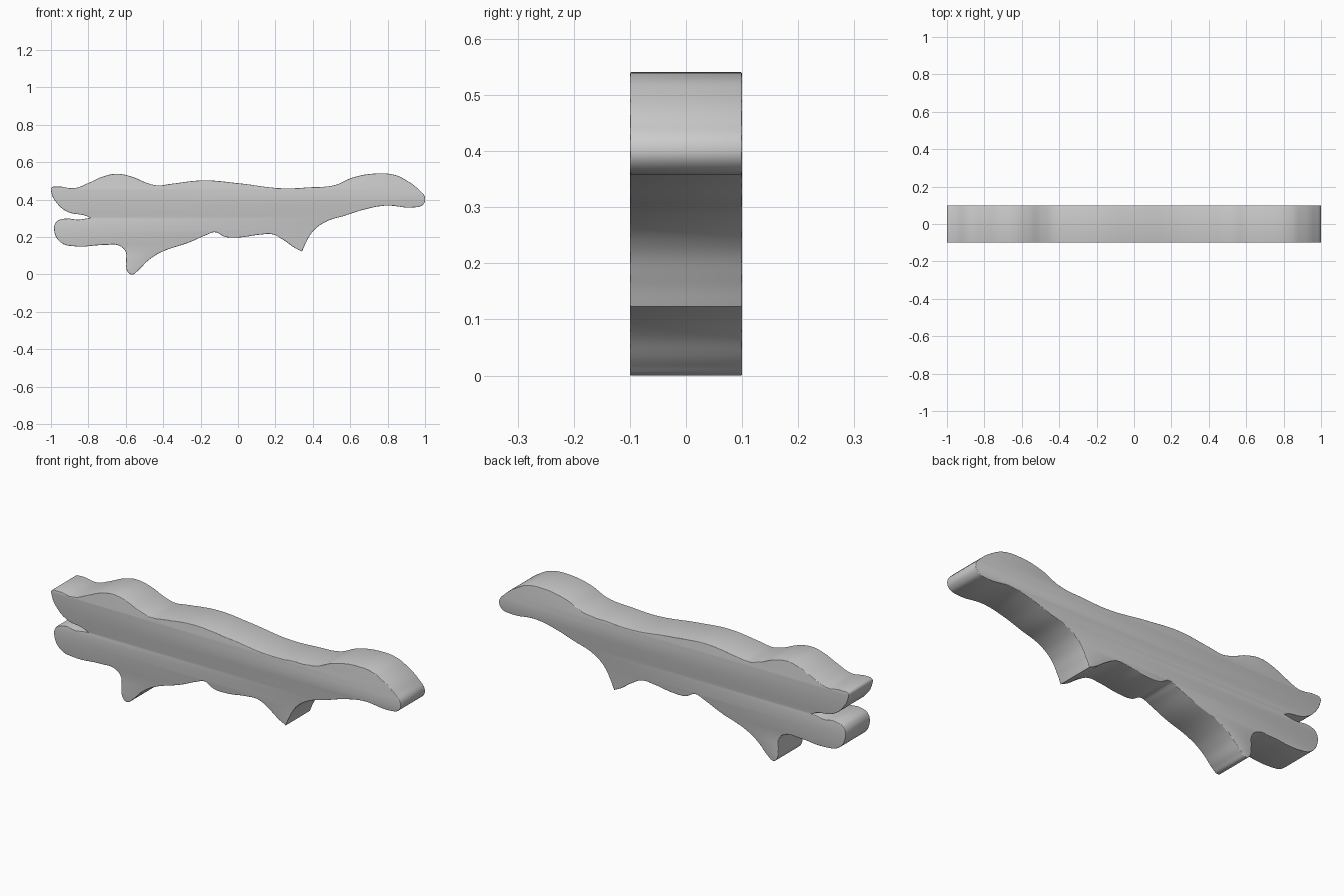
import bpy, math

if "Cube" in bpy.data.objects:
    bpy.data.objects.remove(bpy.data.objects["Cube"])

# Side profile (x, z), running along the back and returning under the belly
back = [(-1.0, .465), (-.97, .472), (-.875, .464), (-.805, .49), (-.72, .527),
        (-.65, .54), (-.57, .525), (-.49, .492), (-.43, .478), (-.365, .486),
        (-.185, .505), (0, .49), (.23, .463), (.38, .468), (.515, .48),
        (.61, .52), (.74, .542), (.84, .533), (.89, .51)]
tail_tip = [(.965, .455), (.998, .41), (.985, .374), (.94, .361), (.785, .37),
            (.675, .35), (.57, .317), (.465, .283), (.40, .235), (.36, .17)]
hind_foot = [(.34, .125), (.30, .145), (.24, .187)]
belly = [(.18, .217), (.115, .215), (0, .2), (-.07, .203), (-.125, .228),
         (-.17, .214), (-.26, .175), (-.42, .118), (-.485, .075)]
front_foot = [(-.54, .02), (-.57, .002), (-.594, .02), (-.6, .07),
              (-.604, .125), (-.64, .157)]
jaw = [(-.715, .16), (-.875, .153), (-.945, .17), (-.983, .225),
       (-.976, .28), (-.94, .299), (-.85, .296), (-.793, .305)]
snout = [(-.82, .317), (-.913, .337), (-.972, .385), (-1.0, .44)]
corners = {(.34, .125), (-.793, .305)}
outline = back + tail_tip + hind_foot + belly + front_foot + jaw + snout

# Smooth closed curve, extruded with a slightly softened rim
curve = bpy.data.curves.new("body_profile", "CURVE")
curve.dimensions = "2D"
curve.fill_mode = "BOTH"
curve.resolution_u = 8
edge = .003
curve.extrude = .1 - edge
curve.bevel_depth = edge
curve.bevel_resolution = 2
curve.offset = -edge
spline = curve.splines.new("BEZIER")
spline.bezier_points.add(len(outline) - 1)
spline.use_cyclic_u = True
for bp, (x, z) in zip(spline.bezier_points, outline):
    bp.co = (x, z, 0)
    kind = "VECTOR" if (x, z) in corners else "AUTO"
    bp.handle_left_type = bp.handle_right_type = kind

# Stand the slab upright as a mesh
body = bpy.data.objects.new("animal_body", curve)
bpy.context.collection.objects.link(body)
body.rotation_euler.x = math.pi / 2
body.select_set(True)
bpy.context.view_layer.objects.active = body
bpy.ops.object.convert(target="MESH")
bpy.ops.object.transform_apply(location=False, rotation=True, scale=False)

# Weld the caps to the rim so the smoothing is continuous, and seat on the ground
bpy.ops.object.mode_set(mode="EDIT")
bpy.ops.mesh.select_all(action="SELECT")
bpy.ops.mesh.remove_doubles(threshold=.0002)
bpy.ops.mesh.normals_make_consistent(inside=False)
bpy.ops.object.mode_set(mode="OBJECT")
xs = [v.co.x for v in body.data.vertices]
low = min(v.co.z for v in body.data.vertices)
mid = (min(xs) + max(xs)) / 2
for v in body.data.vertices:
    v.co.x -= mid
    v.co.z -= low
bpy.ops.object.shade_smooth_by_angle(angle=math.radians(30))
